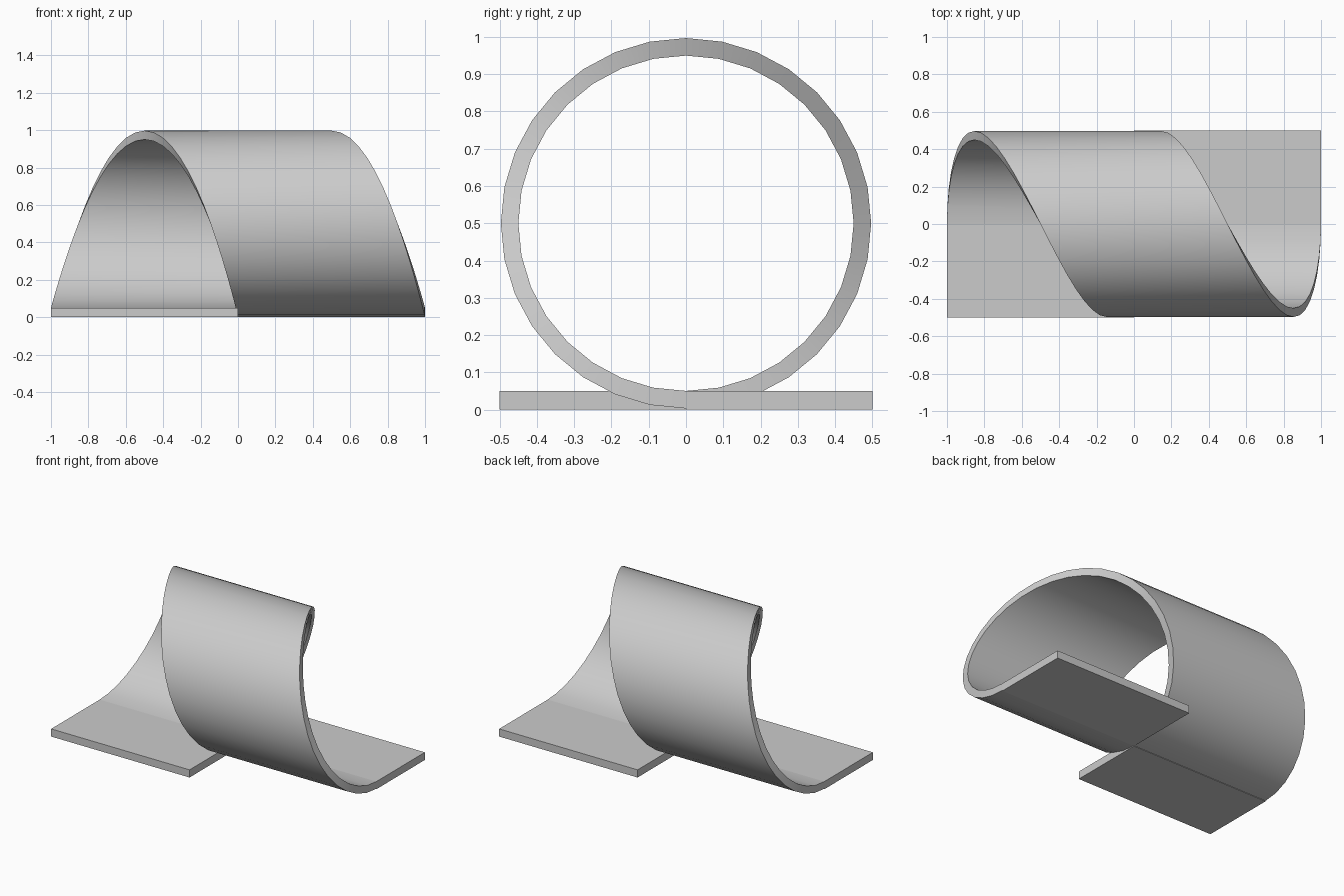
import bpy
import bmesh
from math import sin, cos, pi

cube = bpy.data.objects.get("Cube")
if cube:
    bpy.data.objects.remove(cube, do_unlink=True)

SEGMENTS = 32
R_OUT, R_IN, CENTRE_Z = 0.497, 0.45, 0.5
THICK = 0.05

grey = bpy.data.materials.new("light grey")
grey.use_nodes = True
colour = (0.6, 0.6, 0.6, 1)
grey.diffuse_color = colour
grey.node_tree.nodes["Principled BSDF"].inputs["Base Color"].default_value = colour


def sweep(name, sections):
    """Skin a run of four-cornered sections into a closed strip."""
    bm = bmesh.new()
    rings = [[bm.verts.new(p) for p in s] for s in sections]
    for a, b in zip(rings, rings[1:]):
        for i in range(4):
            j = (i + 1) % 4
            bm.faces.new((a[i], a[j], b[j], b[i]))
    bm.faces.new(rings[0])
    bm.faces.new(rings[-1])
    bmesh.ops.recalc_face_normals(bm, faces=bm.faces)
    mesh = bpy.data.meshes.new(name)
    bm.to_mesh(mesh)
    bm.free()
    mesh.materials.append(grey)
    obj = bpy.data.objects.new(name, mesh)
    bpy.context.collection.objects.link(obj)
    return obj


def loop_section(i):
    """Radial slice of the loop, sliding sideways as it turns."""
    a = 2 * pi * i / SEGMENTS
    x = -0.5 - 0.5 * cos(a / 2)
    return [(x + dx, r * sin(a), CENTRE_Z - r * cos(a))
            for dx, r in ((0, R_OUT), (1, R_OUT), (1, R_IN), (0, R_IN))]


def plate_section(x, y):
    return [(x, y, 0), (x + 1, y, 0), (x + 1, y, THICK), (x, y, THICK)]


# Sideways-drifting loop
loop = sweep("loop_track", [loop_section(i) for i in range(SEGMENTS + 1)])
bpy.ops.object.select_all(action="DESELECT")
loop.select_set(True)
bpy.context.view_layer.objects.active = loop
bpy.ops.object.shade_smooth_by_angle(angle=pi / 6)

# Flat approach and exit
sweep("entry_plate", [plate_section(-1, -0.5), plate_section(-1, 0)])
sweep("exit_plate", [plate_section(0, 0), plate_section(0, 0.5)])
